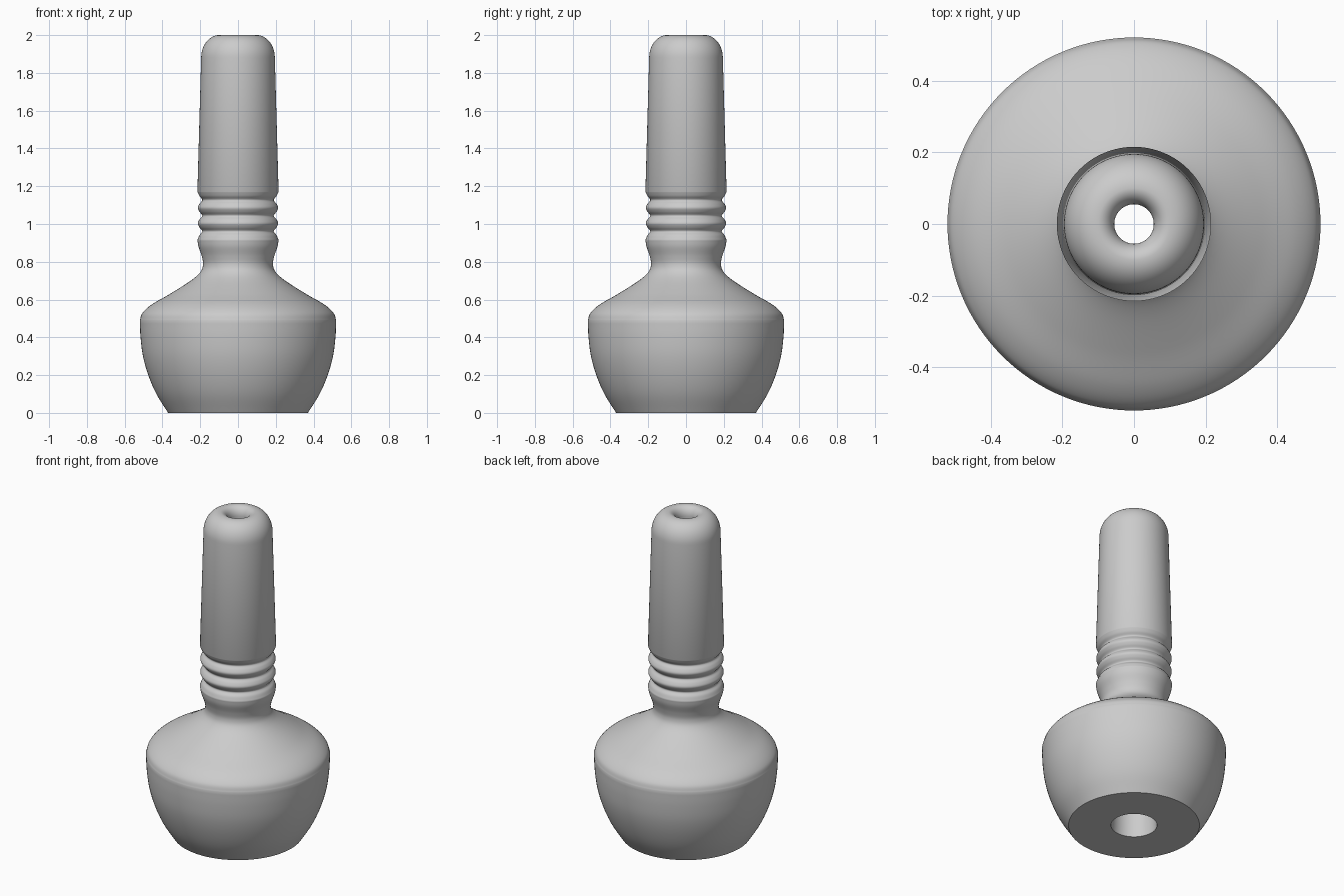
import bpy
import bmesh
import math
from mathutils import Vector

cube = bpy.data.objects.get("Cube")
if cube:
    bpy.data.objects.remove(cube, do_unlink=True)

SIDES = 128


def smooth_path(points, steps=8):
    """Catmull-Rom curve through (radius, height) points."""
    pts = [Vector(p) for p in points]
    pts = [2 * pts[0] - pts[1]] + pts + [2 * pts[-1] - pts[-2]]
    path = []
    for a, b, c, d in zip(pts, pts[1:], pts[2:], pts[3:]):
        for i in range(steps):
            t = i / steps
            path.append(0.5 * (2 * b + (c - a) * t + (2 * a - 5 * b + 4 * c - d) * t ** 2
                               + (3 * b - a - 3 * c + d) * t ** 3))
    return path + [pts[-2]]


def arc(centre, rx, rz, start, end, steps=14):
    """Elliptical arc in the profile plane, angles in degrees."""
    angles = [math.radians(start + (end - start) * i / steps) for i in range(steps + 1)]
    return [Vector((centre[0] + rx * math.cos(a), centre[1] + rz * math.sin(a))) for a in angles]


# Bowl, shoulder and waist
bowl = smooth_path([(0.37, 0), (0.432, 0.1), (0.475, 0.2), (0.503, 0.3), (0.516, 0.4), (0.52, 0.49)], 5)
shoulder = smooth_path([(0.52, 0.49), (0.505, 0.53), (0.455, 0.575), (0.36, 0.63), (0.25, 0.7),
                        (0.2, 0.745), (0.185, 0.785), (0.192, 0.83), (0.209, 0.88), (0.215, 0.915)])

# Grip rings: grooves alternating with rounded ridges
rings = []
for i in range(3):
    z = 0.92 + i * 0.083
    rings += [(0.213, z), (0.204, z + 0.021), (0.189, z + 0.041), (0.204, z + 0.062)]
grip = smooth_path(rings + [(0.215, 1.171)], 5)

# Tapered stem, rounded tip and flared bore
stem = [Vector((0.215, 1.171)), Vector((0.195, 1.88))]
tip = arc((0.1, 1.88), 0.095, 0.12, 0, 90)
lip = arc((0.1, 1.945), 0.045, 0.055, 90, 180)
bore = [Vector((0.13, 0)), Vector((0.37, 0))]

profile = []
for p in bowl + shoulder + grip + stem + tip + lip + bore:
    if not profile or (p - profile[-1]).length > 1e-4:
        profile.append(p)

# Revolve the closed profile
bm = bmesh.new()
verts = [bm.verts.new((p.x, 0, p.y)) for p in profile]
edges = [bm.edges.new(pair) for pair in zip(verts, verts[1:])]
bmesh.ops.spin(bm, geom=verts + edges, cent=(0, 0, 0), axis=(0, 0, 1),
               angle=2 * math.pi, steps=SIDES, use_duplicate=False)
bmesh.ops.remove_doubles(bm, verts=bm.verts, dist=1e-4)
bmesh.ops.recalc_face_normals(bm, faces=bm.faces)
mesh = bpy.data.meshes.new("turned_body")
bm.to_mesh(mesh)
bm.free()

body = bpy.data.objects.new("turned_body", mesh)
bpy.context.collection.objects.link(body)

# Plain grey finish
grey = bpy.data.materials.new("light_grey")
grey.use_nodes = True
colour = (0.6, 0.6, 0.6, 1)
grey.diffuse_color = colour
grey.node_tree.nodes["Principled BSDF"].inputs["Base Color"].default_value = colour
mesh.materials.append(grey)

bpy.context.view_layer.objects.active = body
body.select_set(True)
bpy.ops.object.shade_smooth_by_angle(angle=math.radians(35))
